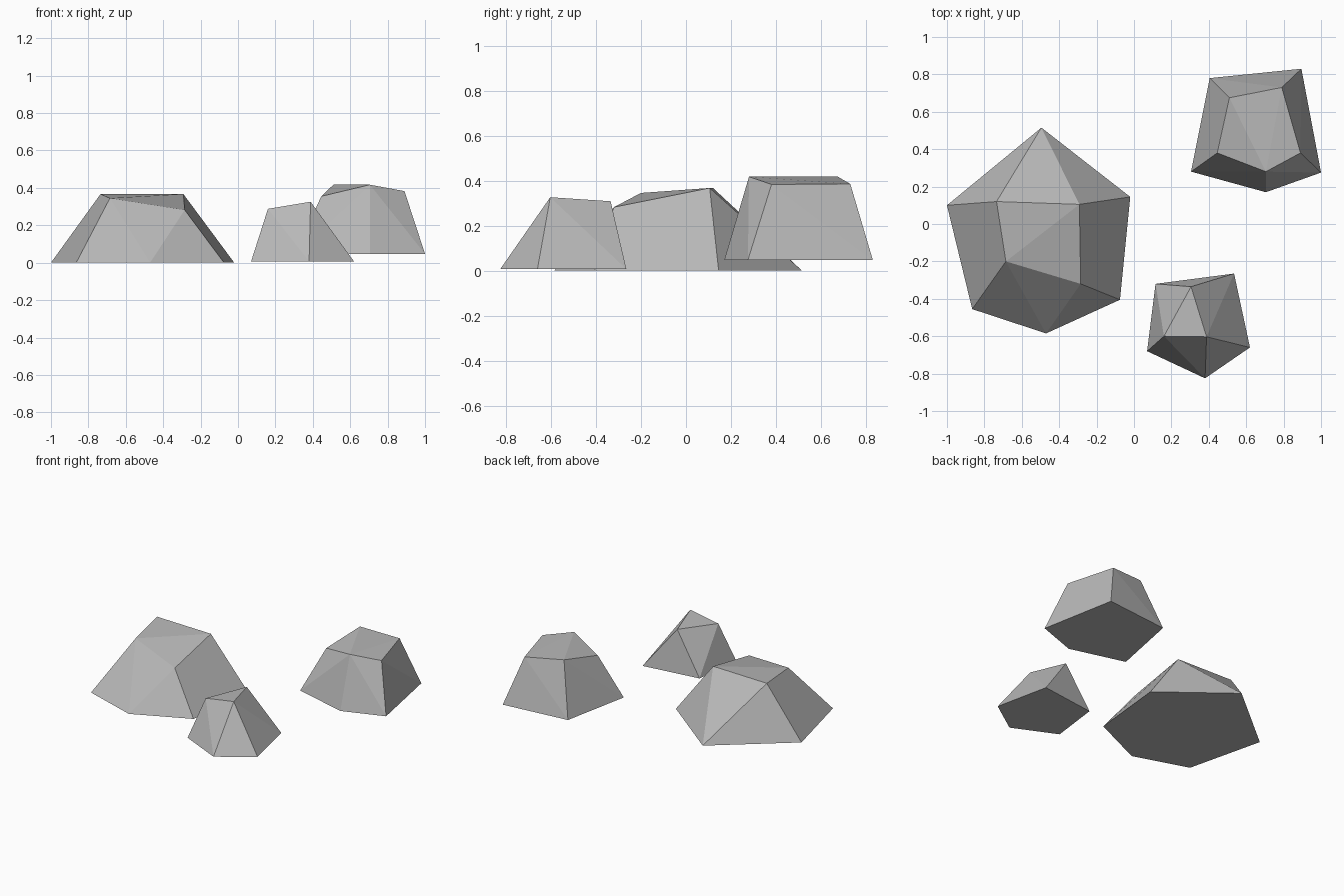
import bpy
import bmesh
import math

cube = bpy.data.objects.get("Cube")
if cube:
    bpy.data.objects.remove(cube, do_unlink=True)

# One plain stone colour
STONE = (0.48, 0.48, 0.48, 1)
stone = bpy.data.materials.new("stone_grey")
stone.use_nodes = True
stone.diffuse_color = STONE
bsdf = stone.node_tree.nodes["Principled BSDF"]
bsdf.inputs["Base Color"].default_value = STONE
bsdf.inputs["Roughness"].default_value = 0.9


def make_rock(name, base_z, footprint, crown):
    """Faceted rock: the hull around a flat footprint and a sloping crown."""
    bm = bmesh.new()
    for x, y in footprint:
        bm.verts.new((x, y, base_z))
    for corner in crown:
        bm.verts.new(corner)
    bmesh.ops.convex_hull(bm, input=bm.verts[:])
    # Merge nearly flat triangles into clean facets
    bmesh.ops.dissolve_limit(bm, angle_limit=math.radians(3),
                             verts=bm.verts[:], edges=bm.edges[:])
    bmesh.ops.recalc_face_normals(bm, faces=bm.faces[:])
    mesh = bpy.data.meshes.new(name)
    bm.to_mesh(mesh)
    bm.free()
    mesh.materials.append(stone)
    rock = bpy.data.objects.new(name, mesh)
    bpy.context.collection.objects.link(rock)
    return rock


# Wide rock on the right
make_rock("large_rock", 0.0,
          [(-1, 0.10), (-0.495, 0.515), (-0.02, 0.145),
           (-0.075, -0.405), (-0.47, -0.585), (-0.865, -0.455)],
          [(-0.735, 0.12, 0.367), (-0.292, 0.105, 0.367),
           (-0.285, -0.32, 0.282), (-0.685, -0.20, 0.345)])

# Block-like rock at the back left, resting slightly higher
make_rock("back_rock", 0.047,
          [(0.305, 0.28), (0.405, 0.78), (0.895, 0.83),
           (1, 0.275), (0.705, 0.17)],
          [(0.51, 0.675, 0.417), (0.79, 0.73, 0.385), (0.89, 0.38, 0.383),
           (0.705, 0.28, 0.417), (0.445, 0.38, 0.355)])

# Small rock at the front
make_rock("small_rock", 0.007,
          [(0.07, -0.68), (0.115, -0.32), (0.535, -0.265),
           (0.62, -0.66), (0.38, -0.825)],
          [(0.305, -0.335, 0.308), (0.16, -0.60, 0.288),
           (0.388, -0.603, 0.326)])
